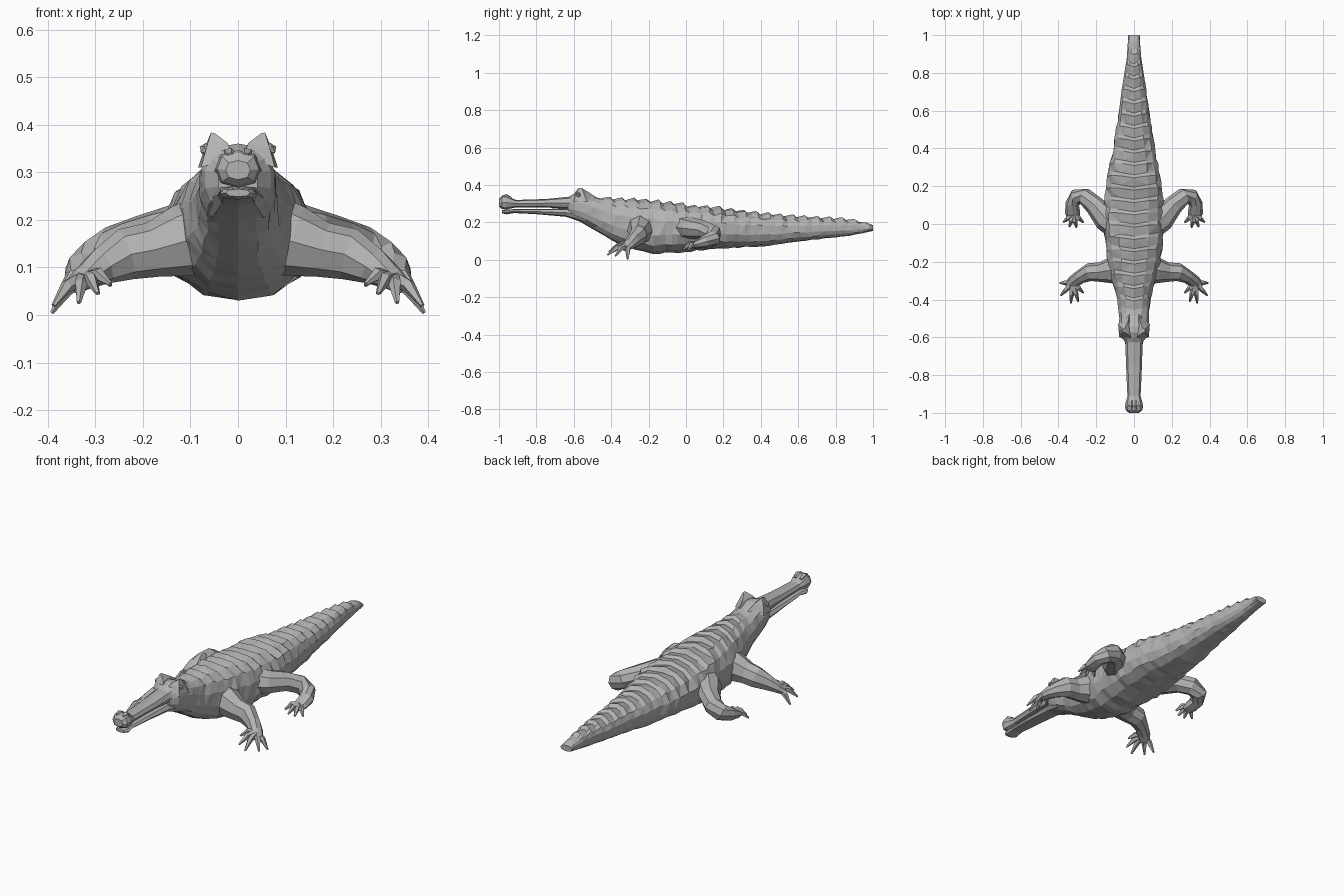
import bpy, bmesh, math, random
from mathutils import Vector

if "Cube" in bpy.data.objects:
    bpy.data.objects.remove(bpy.data.objects["Cube"])

random.seed(4)
skin = bpy.data.materials.new("grey_skin")
skin.diffuse_color = (0.45, 0.45, 0.45, 1)
skin.use_nodes = True
skin.node_tree.nodes["Principled BSDF"].inputs["Base Color"].default_value = skin.diffuse_color


def finish(name, bm, mirror=False):
    bmesh.ops.recalc_face_normals(bm, faces=bm.faces)
    mesh = bpy.data.meshes.new(name)
    bm.to_mesh(mesh)
    bm.free()
    mesh.materials.append(skin)
    ob = bpy.data.objects.new(name, mesh)
    bpy.context.collection.objects.link(ob)
    if mirror:
        ob.modifiers.new("mirror", 'MIRROR').use_mirror_merge = False
    return ob


def loft(bm, rings):
    """Skin a row of point rings and cap both ends."""
    vs = [[bm.verts.new(p) for p in r] for r in rings]
    n = len(vs[0])
    for a, b in zip(vs, vs[1:]):
        for i in range(n):
            j = (i + 1) % n
            bm.faces.new((a[i], a[j], b[j], b[i]))
    bm.faces.new(vs[0])
    bm.faces.new(vs[-1])


def spow(v, p):
    return math.copysign(abs(v) ** p, v)


def section(y, hw, zb, zt, n, power):
    """Rounded cross-section standing across the y axis."""
    pts = []
    for i in range(n):
        a = math.tau * i / n + math.pi / 2
        pts.append(Vector((hw * spow(math.cos(a), power), y,
                           (zb + zt) / 2 + (zt - zb) / 2 * spow(math.sin(a), power))))
    return pts


def tube(bm, path, n):
    """Limb through (x, y, z, side radius, height radius) points."""
    pts = [Vector(p[:3]) for p in path]
    rings = []
    for i, p in enumerate(path):
        t = (pts[min(i + 1, len(pts) - 1)] - pts[max(i - 1, 0)]).normalized()
        side = t.cross(Vector((0, 0, 1))).normalized()
        up = side.cross(t)
        rings.append([pts[i] + side * p[3] * math.cos(math.tau * k / n)
                      + up * p[4] * math.sin(math.tau * k / n) for k in range(n)])
    loft(bm, rings)


# Body, from back of the head to the tail tip: y, half width, bottom, top
keys = [(-0.63, .042, .235, .335), (-0.60, .070, .220, .350), (-0.55, .082, .195, .365),
        (-0.48, .080, .155, .340), (-0.40, .088, .105, .322), (-0.30, .115, .062, .318),
        (-0.18, .145, .032, .312), (0.0, .163, .042, .290), (0.2, .152, .062, .270),
        (0.4, .112, .070, .243), (0.6, .080, .098, .227), (0.75, .060, .115, .219),
        (0.87, .040, .128, .213), (0.95, .033, .143, .200), (1.0, .033, .155, .185)]


def body_at(y):
    for a, b in zip(keys, keys[1:]):
        if y <= b[0] + 1e-6:
            f = (y - a[0]) / (b[0] - a[0])
            return [p + (q - p) * f for p, q in zip(a, b)]


bm = bmesh.new()
rings = []
steps = 50
for s in range(steps + 1):
    y, hw, zb, zt = body_at(-0.63 + 1.63 * s / steps)
    ring = section(y, hw, zb, zt, 14, 0.85)
    rough = min(1, (y + 0.63) / 0.15, (1.0 - y) / 0.12)
    for k, p in enumerate(ring):
        top = max(0, math.cos(math.tau * k / 14))
        if rough > 0:
            # Overlapping scutes on the back, bent into chevrons
            if s % 2 and y > -0.45:
                p.z += 0.014 * top * rough
                p.y += 0.016 * top * rough
            p.y -= 0.022 * rough * top * max(0, 1 - abs(p.x) / hw)
            j = 0.006 * rough * hw / 0.16
            if k not in (0, 7):
                p.x += random.uniform(-j, j)
            p.z += random.uniform(-j, j) * 0.8
    rings.append(ring)
loft(bm, rings)
bmesh.ops.triangulate(bm, faces=[f for f in bm.faces if f.calc_center_median().z > 0.12])
finish("body_and_tail", bm)

# Long narrow jaws with a knob at the nose
jaws = {
    "upper_jaw": [(-0.56, .072, .250, .355), (-0.63, .046, .272, .337), (-0.75, .042, .280, .325),
                  (-0.91, .035, .280, .320), (-0.94, .043, .274, .334), (-0.965, .048, .268, .347),
                  (-0.985, .044, .272, .342), (-1.0, .026, .285, .325)],
    "lower_jaw": [(-0.54, .072, .195, .272), (-0.64, .045, .230, .274), (-0.80, .040, .244, .272),
                  (-0.92, .034, .250, .271), (-0.96, .038, .243, .268), (-0.985, .025, .249, .265)]}
for name, rows in jaws.items():
    bm = bmesh.new()
    loft(bm, [section(*r, 8, 0.8) for r in rows])
    finish(name, bm)

# Nostril bumps
bm = bmesh.new()
tube(bm, [(.016, -.935, .328, .010, .008), (.018, -.962, .342, .014, .010),
          (.016, -.985, .336, .008, .006)], 5)
finish("nostrils", bm, True)

# Raised brows and eyeballs
bm = bmesh.new()
loft(bm, [[Vector(p) for p in r] for r in (
    [(.010, -.610, .335), (.078, -.600, .310), (.084, -.530, .310), (.025, -.480, .335)],
    [(.022, -.592, .362), (.067, -.590, .350), (.070, -.545, .352), (.032, -.515, .358)],
    [(.048, -.574, .382), (.057, -.574, .384), (.057, -.556, .384), (.048, -.552, .380)])])
finish("brows", bm, True)
bm = bmesh.new()
bmesh.ops.create_icosphere(bm, subdivisions=1, radius=0.014)
bmesh.ops.translate(bm, verts=bm.verts, vec=(.068, -.575, .348))
finish("eyes", bm, True)

# Legs: x, y, z, side radius, height radius
legs = {
    "front_legs": [(.05, -.24, .175, .075, .085), (.12, -.245, .155, .070, .075),
                   (.18, -.255, .137, .052, .058), (.235, -.255, .128, .048, .055),
                   (.285, -.280, .103, .036, .040), (.32, -.305, .080, .034, .027),
                   (.345, -.325, .060, .026, .018)],
    "hind_legs": [(.08, -.01, .175, .080, .075), (.15, .03, .170, .068, .058),
                  (.21, .10, .160, .052, .048), (.262, .145, .140, .046, .048),
                  (.305, .145, .115, .042, .044), (.327, .105, .098, .037, .034),
                  (.325, .060, .083, .040, .022), (.318, .035, .074, .034, .015)]}
for name, path in legs.items():
    bm = bmesh.new()
    tube(bm, path, 8)
    finish(name, bm, True)

# Splayed toes: shared ankle point and one tip per toe
toes = {
    "front_toes": ((.325, -.310, .080), [(.392, -.312, .004), (.388, -.378, .020),
                                         (.335, -.420, .026), (.295, -.412, .045),
                                         (.268, -.365, .065)]),
    "hind_toes": ((.322, .055, .085), [(.374, .010, .052), (.342, -.015, .055),
                                       (.305, -.018, .058), (.268, .008, .062)])}
for name, (root, tips) in toes.items():
    bm = bmesh.new()
    for tip in tips:
        a, b = Vector(root), Vector(tip)
        m = a.lerp(b, 0.55) + Vector((0, 0, .014))
        tube(bm, [(*a, .016, .016), (*m, .014, .015), (*b, .005, .004)], 5)
    finish(name, bm, True)
